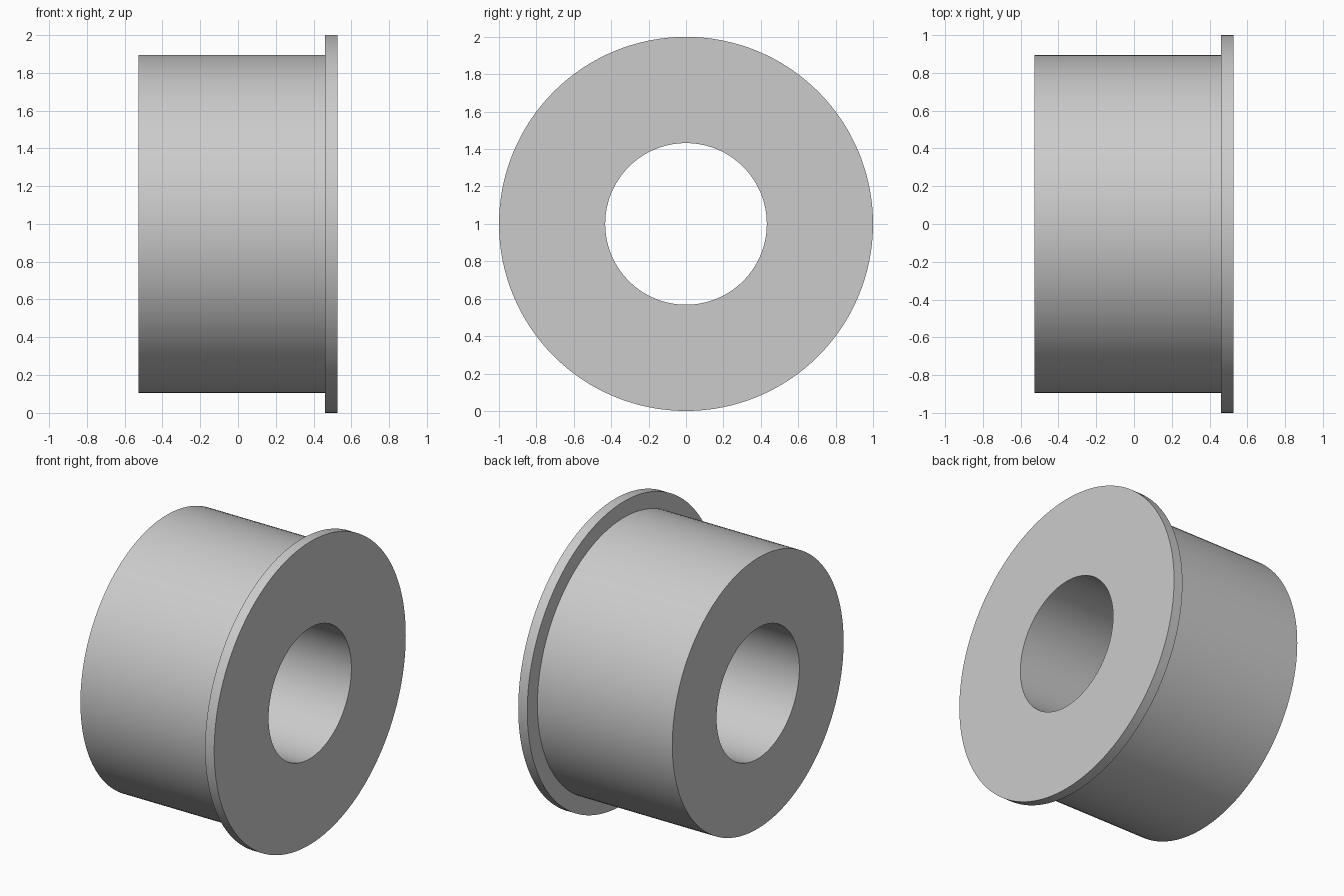
import bpy
import bmesh
from math import radians
from mathutils import Matrix, Vector

default = bpy.data.objects.get("Cube")
if default:
    bpy.data.objects.remove(default, do_unlink=True)

# Plain grey finish
grey = bpy.data.materials.new("grey")
grey.use_nodes = True
colour = (0.6, 0.6, 0.6, 1.0)
grey.diffuse_color = colour
grey.node_tree.nodes["Principled BSDF"].inputs["Base Color"].default_value = colour

# Half section as (position along x, radius): bore, flange and sleeve
half_length, flange_start = 0.526, 0.46
bore, sleeve, flange = 0.432, 0.894, 1.0
profile = [
    (-half_length, bore),
    (half_length, bore),
    (half_length, flange),
    (flange_start, flange),
    (flange_start, sleeve),
    (-half_length, sleeve),
]


def lathe(name, points, steps, centre, material):
    """Spin a closed profile around the x axis through the centre."""
    bm = bmesh.new()
    verts = [bm.verts.new((x, 0, r)) for x, r in points]
    edges = [bm.edges.new((v, verts[(i + 1) % len(verts)]))
             for i, v in enumerate(verts)]
    bmesh.ops.spin(bm, geom=verts + edges, cent=(0, 0, 0), axis=(1, 0, 0),
                   angle=radians(360), steps=steps, use_merge=True)
    bmesh.ops.remove_doubles(bm, verts=bm.verts, dist=0.0001)
    bmesh.ops.recalc_face_normals(bm, faces=bm.faces)
    bmesh.ops.transform(bm, matrix=Matrix.Translation(Vector(centre)), verts=bm.verts)
    mesh = bpy.data.meshes.new(name)
    bm.to_mesh(mesh)
    bm.free()
    mesh.materials.append(material)
    obj = bpy.data.objects.new(name, mesh)
    bpy.context.collection.objects.link(obj)
    return obj


# Flanged sleeve with a through bore
bushing = lathe("flanged_bushing", profile, 128, (0, 0, flange), grey)

# Smooth round walls, crisp rims
bpy.ops.object.select_all(action="DESELECT")
bushing.select_set(True)
bpy.context.view_layer.objects.active = bushing
bpy.ops.object.shade_smooth_by_angle(angle=radians(30))
